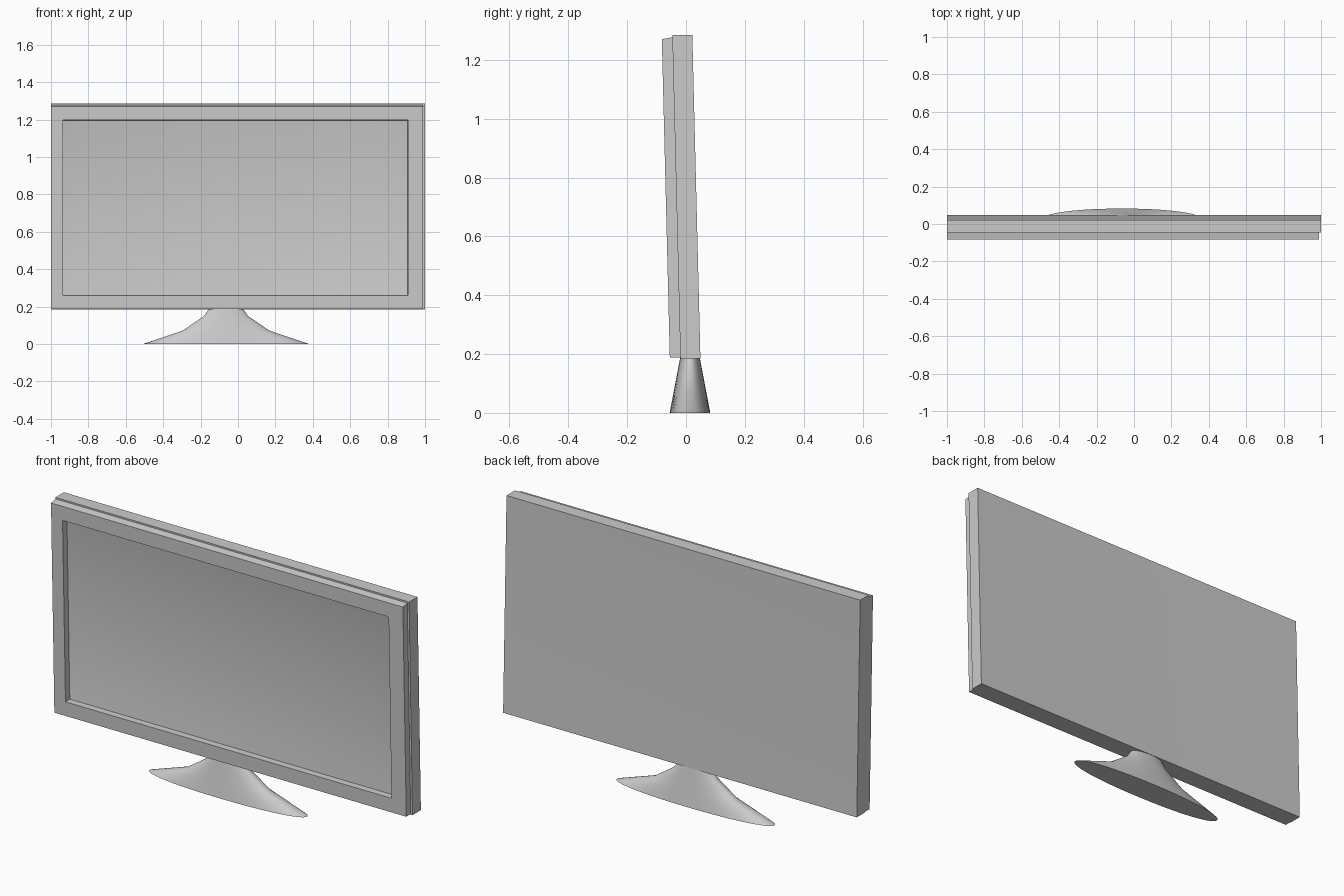
import bpy, bmesh, math

cube = bpy.data.objects.get("Cube")
if cube:
    bpy.data.objects.remove(cube, do_unlink=True)

LEAN = 0.025       # forward lean of the display per unit of height
BOTTOM = 0.185     # underside of the display

grey = bpy.data.materials.new("light grey plastic")
grey.use_nodes = True
grey.diffuse_color = (0.6, 0.6, 0.6, 1)
grey.node_tree.nodes["Principled BSDF"].inputs["Base Color"].default_value = (0.6, 0.6, 0.6, 1)


def finish(bm, name, angle):
    mesh = bpy.data.meshes.new(name)
    bm.to_mesh(mesh)
    bm.free()
    mesh.materials.append(grey)
    obj = bpy.data.objects.new(name, mesh)
    bpy.context.collection.objects.link(obj)
    bpy.ops.object.select_all(action='DESELECT')
    obj.select_set(True)
    bpy.context.view_layer.objects.active = obj
    bpy.ops.object.shade_smooth_by_angle(angle=math.radians(angle))


def box(x0, x1, y0, y1, z0, z1):
    bm = bmesh.new()
    bmesh.ops.create_cube(bm, size=1)
    for v in bm.verts:
        v.co.x = x1 if v.co.x > 0 else x0
        v.co.y = y1 if v.co.y > 0 else y0
        v.co.z = z1 if v.co.z > 0 else z0
    bm.normal_update()
    front = min(bm.faces, key=lambda f: f.calc_center_median().y)
    back = max(bm.faces, key=lambda f: f.calc_center_median().y)
    return bm, front, back


def inset(bm, face, margin, dx=0, dy=0):
    """Inset a face evenly, then shift the inner face."""
    bmesh.ops.inset_individual(bm, faces=[face], thickness=margin, depth=0,
                               use_even_offset=True)
    for v in face.verts:
        v.co.x += dx
        v.co.y += dy


def lean(bm):
    for v in bm.verts:
        v.co.y -= LEAN * (v.co.z - BOTTOM)


# Rear housing, hollowed behind the screen and slightly dished at the back
bm, front, back = box(-1, 1, -0.019, 0.049, BOTTOM, 1.285)
inset(bm, front, 0.06)
inset(bm, front, 0.001, dy=0.037)
inset(bm, back, 0.14, dy=-0.004)
lean(bm)
finish(bm, "rear_housing", 30)

# Front bezel with a sloping top and a recessed, dished screen
bm, front, back = box(-1, 0.99, -0.055, -0.019, 0.188, 1.27)
for v in back.verts:
    if v.co.z > 1:
        v.co.z += 0.007
bmesh.ops.delete(bm, geom=[back], context='FACES_ONLY')
inset(bm, front, 0.073, dx=-0.009)
inset(bm, front, 0.001, dy=0.034)
inset(bm, front, 0.13, dy=0.03)
lean(bm)
finish(bm, "front_bezel_and_screen", 30)

# Flared oval stand: height and half width of each section
SIDES = 64
profile = [(0, 0.445), (0.072, 0.232), (0.15, 0.118), (0.19, 0.09)]
bm = bmesh.new()
rings = []
for z, half_width in profile:
    half_depth = 0.069 - 0.19 * z
    ring = []
    for i in range(SIDES):
        a = math.tau * i / SIDES
        c, s = math.cos(a), math.sin(a)
        x = math.copysign(abs(c) ** 0.92, c) * half_width
        y = math.copysign(abs(s) ** 0.92, s) * half_depth
        ring.append(bm.verts.new((x - 0.064, y + 0.0135, z)))
    rings.append(ring)
for low, high in zip(rings, rings[1:]):
    for i in range(SIDES):
        j = (i + 1) % SIDES
        bm.faces.new((low[i], low[j], high[j], high[i]))
bm.faces.new(rings[0])
bm.faces.new(rings[-1])
bmesh.ops.recalc_face_normals(bm, faces=bm.faces)
finish(bm, "stand", 40)
